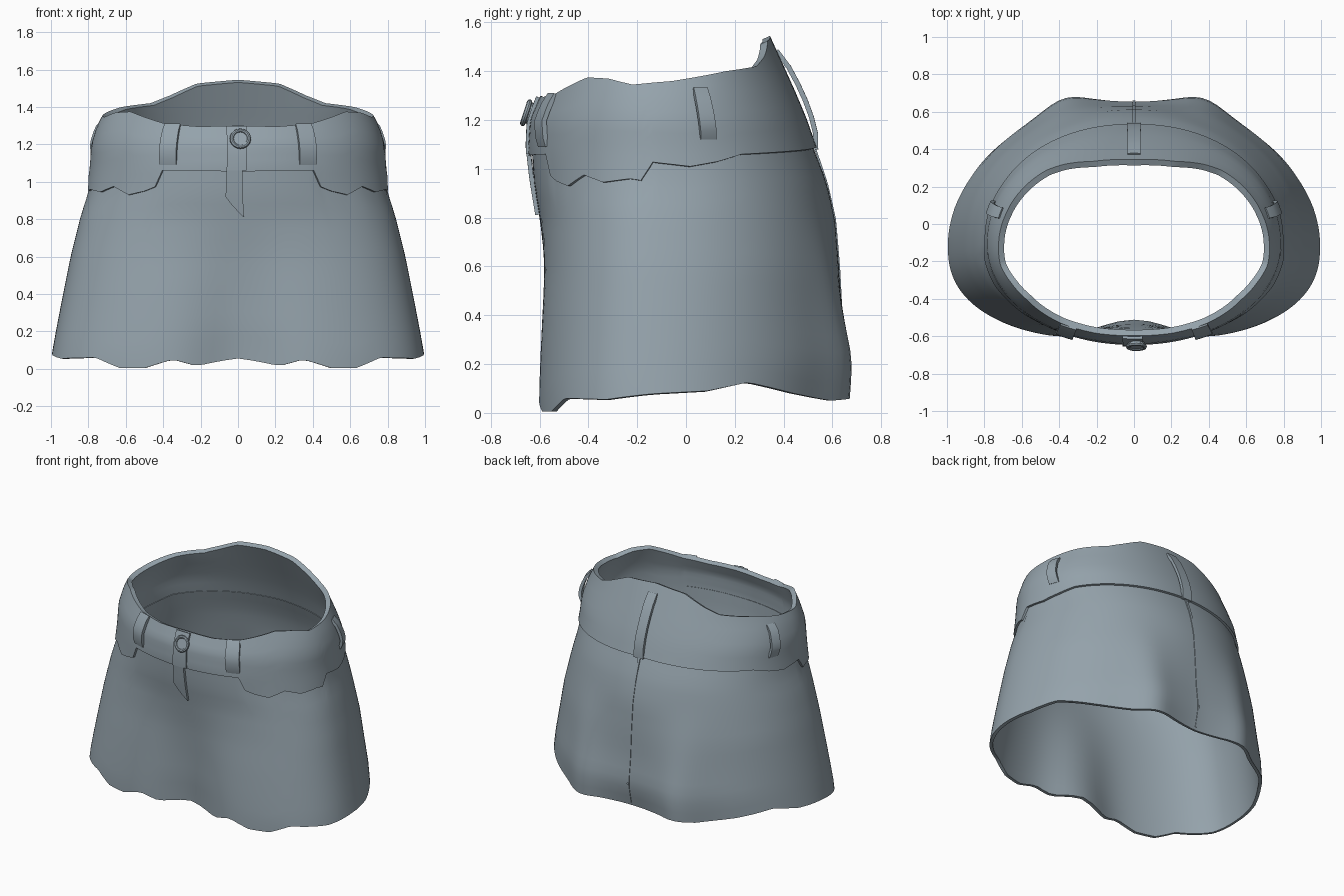
import bpy, math

if "Cube" in bpy.data.objects:
    bpy.data.objects.remove(bpy.data.objects["Cube"])

denim = bpy.data.materials.new("grey blue denim")
denim.diffuse_color = (0.30, 0.365, 0.41, 1)
denim.use_nodes = True
denim.node_tree.nodes["Principled BSDF"].inputs["Base Color"].default_value = denim.diffuse_color


def lerp(table, t):
    """Linear lookup; rows are (key, value, value...)."""
    if t <= table[0][0]:
        return table[0][1:]
    for a, b in zip(table, table[1:]):
        if t <= b[0]:
            f = (t - a[0]) / (b[0] - a[0])
            return tuple(p + (q - p) * f for p, q in zip(a[1:], b[1:]))
    return table[-1][1:]


# body shape by height: z, half width, front y, back y, front squareness, back squareness, dip
BODY = [(0.0, 1.0, -.63, .66, 2.45, 1.95, .10), (.08, .995, -.63, .675, 2.45, 1.95, .095),
        (.22, .97, -.625, .695, 2.4, 1.95, .075), (.4, .935, -.615, .665, 2.35, 2, .055),
        (.6, .895, -.60, .64, 2.3, 2.05, .025), (.8, .845, -.60, .61, 2.2, 2.05, .0),
        (.95, .80, -.625, .575, 2.1, 2.1, 0), (1.08, .785, -.64, .53, 2.05, 2.1, 0),
        (1.2, .78, -.635, .49, 2.05, 2.1, 0), (1.3, .75, -.595, .45, 2.1, 2.1, 0),
        (1.38, .71, -.57, .415, 2.15, 2.15, 0), (1.55, .67, -.54, .34, 2.2, 2.2, 0)]
# edge heights by angle in degrees from the front centre (mirrored left/right)
HEM = [(0, .055), (9, .015), (16, .05), (25, .005), (35, .005), (46, .06), (70, .055),
       (90, .08), (105, .09), (118, .125), (135, .08), (150, .05), (165, .065), (180, .06)]
SEAM = [(0, 1.055), (30, 1.06), (31, .98), (37, .95), (45, .93), (55, .975), (65, .945),
        (78, .96), (84, .95), (86, 1.03), (100, 1.01), (110, 1.03), (120, 1.06), (180, 1.09)]
RIM = [(0, 1.30), (15, 1.295), (30, 1.31), (40, 1.34), (52, 1.375), (65, 1.37), (78, 1.345),
       (95, 1.36), (120, 1.40), (140, 1.42), (150, 1.46), (163, 1.525), (180, 1.545)]


def edge(table, lift=0):
    return lambda deg: lerp(table, abs((deg + 180) % 360 - 180))[0] + lift


def surf(deg, z, off=0):
    """Point on the garment at an angle and height, pushed out by off."""
    w, yf, yb, nf, nb, dip = lerp(BODY, z)
    s, c = math.sin(math.radians(deg)), math.cos(math.radians(deg))
    n, yc = (nf if c > 0 else nb), -.11
    x = math.copysign(abs(s) ** (2 / n), s) * (w + off)
    depth = (yc - yf if c > 0 else yb - yc) + off
    y = abs(c) ** (2 / n) * depth
    if c > 0:
        y -= dip * math.exp(-(x / .24) ** 2)
    else:  # two soft lobes beside the back centre
        y += dip * (.6 * math.exp(-((abs(x) - .38) / .14) ** 2) - .5 * math.exp(-(x / .2) ** 2))
    return (x, yc - math.copysign(y, c), z)


def finish(ob):
    ob.data.materials.append(denim)
    bpy.ops.object.select_all(action='DESELECT')
    ob.select_set(True)
    bpy.context.view_layer.objects.active = ob
    for m in list(ob.modifiers):
        bpy.ops.object.modifier_apply(modifier=m.name)
    bpy.ops.object.shade_smooth_by_angle(angle=math.radians(40))


def cloth(name, angles, lo, hi, rows, off, thick, closed=False, tilt=0):
    """Sheet wrapped on the body between two edge curves; off is a function of height 0..1."""
    n = len(angles)
    verts, faces = [], []
    for r in range(rows + 1):
        t = r / rows
        for a in angles:
            z = lo(a) + (hi(a) - lo(a)) * t
            verts.append(surf(a + tilt * (t - .5), z, off(t)))
    for r in range(rows):
        for i in range(n if closed else n - 1):
            j = (i + 1) % n
            faces.append((r * n + i, r * n + j, (r + 1) * n + j, (r + 1) * n + i))
    me = bpy.data.meshes.new(name)
    me.from_pydata(verts, [], faces)
    ob = bpy.data.objects.new(name, me)
    bpy.context.collection.objects.link(ob)
    mod = ob.modifiers.new("thickness", 'SOLIDIFY')
    mod.thickness, mod.offset = thick, -1
    finish(ob)
    return ob


def strip(name, mid, half, z0, z1, off, thick=.02, tilt=0, rows=6):
    cloth(name, [mid - half, mid, mid + half], lambda a: z0, lambda a: z1, rows,
          off, thick, tilt=tilt)


ring = [i * 2.5 for i in range(144)]

# skirt body and waistband with its lower pocket edges
cloth("skirt_body", ring, edge(HEM), edge(SEAM, .02), 16,
      lambda t: -.008 * max(0, (t - .85) / .15), .022, True)
cloth("waistband", ring, edge(SEAM), edge(RIM), 8,
      lambda t: .008 - .006 * t, .034, True)


# belt loops: bowed strips standing off the band
def bow(h):
    return lambda t: .012 + h * math.sin(math.pi * t) ** .5


for side, label in ((1, "right"), (-1, "left")):
    strip("front_loop_" + label, side * 27, 3.6, 1.09, 1.31, bow(.018), tilt=-side * 1)
    strip("side_loop_" + label, side * 107, 3.0, 1.12, 1.335, bow(.025), tilt=-side * 1)
strip("back_loop", 180, 2.2, 1.08, 1.49, bow(.03))
strip("back_seam", 180, .5, .08, 1.08, lambda t: .004, .008, rows=14)

# fly flap narrowing downward, and overlapping band end
cloth("fly_flap", [-4, -2, 0, 1.5], lambda a: .92 - .02 * (a + 4), lambda a: 1.07, 5,
      lambda t: .016, .018)
strip("band_end", -.5, 3.5, 1.06, 1.297, lambda t: .018, .02)

# waist button: disc with a raised rim
bx, by, bz = surf(.8, 1.23, .024)
tilt = math.radians(72)
bpy.ops.mesh.primitive_cylinder_add(vertices=20, radius=.045, depth=.02,
                                    location=(bx, by, bz), rotation=(tilt, 0, 0))
bpy.context.object.name = "button"
finish(bpy.context.object)
bpy.ops.mesh.primitive_torus_add(major_segments=20, minor_segments=8, major_radius=.046,
                                 minor_radius=.011, location=(bx, by - .008, bz),
                                 rotation=(tilt, 0, 0))
bpy.context.object.name = "button_rim"
finish(bpy.context.object)
